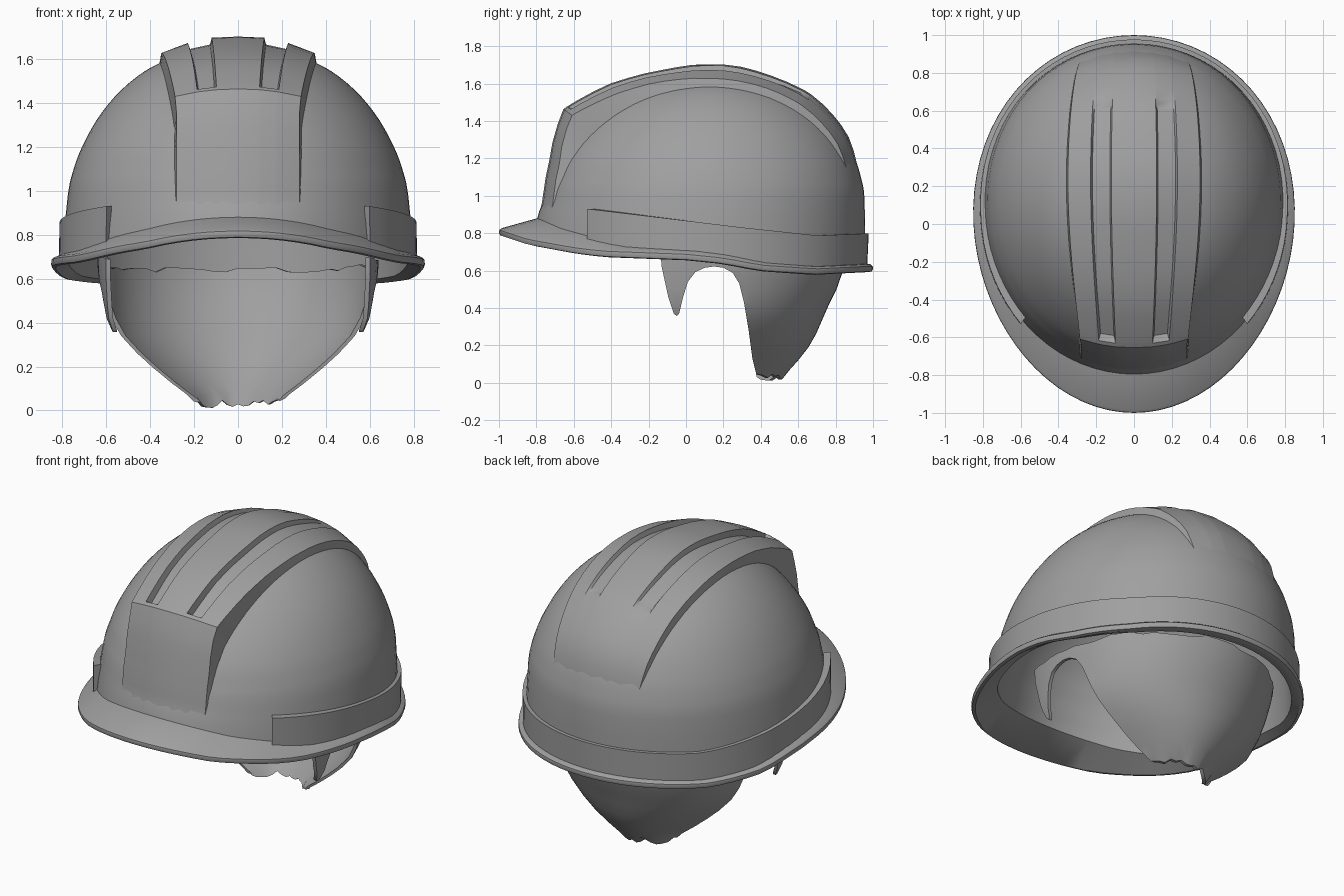
import bpy, bmesh, math, random
from mathutils import Vector
from mathutils.bvhtree import BVHTree

if "Cube" in bpy.data.objects:
    bpy.data.objects.remove(bpy.data.objects["Cube"])

random.seed(4)
grey = bpy.data.materials.new("plain grey")
grey.diffuse_color = (0.35, 0.35, 0.35, 1)
grey.use_nodes = True
grey.node_tree.nodes["Principled BSDF"].inputs["Base Color"].default_value = grey.diffuse_color


def interp(table, v):
    """Piecewise linear lookup."""
    if v <= table[0][0]:
        return table[0][1]
    for (a, p), (b, q) in zip(table, table[1:]):
        if v <= b:
            return p + (q - p) * (v - a) / (b - a)
    return table[-1][1]


def loft(rings, wrap_row=True, wrap_ring=False, caps=False):
    """Vertices and quads joining equal-length rows of points."""
    n, m = len(rings[0]), len(rings)
    verts = [Vector(p) for r in rings for p in r]
    faces = []
    for j in range(m if wrap_ring else m - 1):
        k = (j + 1) % m
        for i in range(n if wrap_row else n - 1):
            h = (i + 1) % n
            faces.append((j * n + i, j * n + h, k * n + h, k * n + i))
    if caps:
        faces += [tuple(range(n)), tuple((m - 1) * n + i for i in range(n))]
    return verts, faces


def add(name, verts, faces):
    me = bpy.data.meshes.new(name)
    me.from_pydata(verts, [], faces)
    bm = bmesh.new()
    bm.from_mesh(me)
    bmesh.ops.remove_doubles(bm, verts=bm.verts, dist=0.0005)
    bmesh.ops.recalc_face_normals(bm, faces=bm.faces)
    bm.to_mesh(me)
    bm.free()
    ob = bpy.data.objects.new(name, me)
    bpy.context.collection.objects.link(ob)
    me.materials.append(grey)
    return ob


def smooth(ob):
    bpy.ops.object.select_all(action='DESELECT')
    ob.select_set(True)
    bpy.context.view_layer.objects.active = ob
    bpy.ops.object.shade_smooth_by_angle(angle=math.radians(32))


# ---- Shell: dome levels (height, half width, front y, back y)
LEVELS = [(0.70, .80, -.795, .955), (0.98, .775, -.76, .955), (1.10, .748, -.72, .935),
          (1.20, .71, -.675, .902), (1.32, .645, -.59, .838), (1.43, .56, -.485, .745),
          (1.52, .46, -.365, .63), (1.58, .36, -.235, .505), (1.63, .23, -.07, .36),
          (1.655, .12, .05, .25), (1.66, .0, .15, .15)]
# Underside height of the brim edge along y
EDGE = [(-1, .785), (-.85, .735), (-.6, .69), (-.45, .672), (0, .655), (.2, .635),
        (.4, .597), (.7, .577), (1, .592)]
RISE = [(-1, .095), (-.8, .085), (-.4, .06), (.2, .05), (1, .045)]
SEG, SUB = 72, 3
ANGLES = [2 * math.pi * i / SEG for i in range(SEG)]


def level(k):
    """Smooth (Catmull-Rom) interpolation of the level table."""
    i = min(int(k), len(LEVELS) - 2)
    t = k - i
    p = [LEVELS[max(0, min(len(LEVELS) - 1, i + d))] for d in (-1, 0, 1, 2)]
    return [0.5 * (2 * b + (c - a) * t + (2 * a - 5 * b + 4 * c - d) * t * t
                   + (3 * b - a - 3 * c + d) * t ** 3) for a, b, c, d in zip(*p)]


def ellipse(a, yf, yb, th, full=0):
    """Oval point, optionally fuller towards the back."""
    s = math.sin(th)
    return (a * math.cos(th) * (1 + full * max(0, s)),
            (yf + yb) / 2 + (yb - yf) / 2 * s)


def brim_point(th, scale, dz):
    s = math.sin(th)
    x = .85 * math.cos(th) * (1 + .06 * s)
    return (x * scale, s * scale, interp(EDGE, s) + dz)


def meet(th):
    return interp(EDGE, math.sin(th)) + interp(RISE, math.sin(th))


def dome_ring(k, inner=False):
    z, a, yf, yb = level(k)
    ring = []
    for th in ANGLES:
        x, y = ellipse(max(a, 0), yf, yb, th, .04 * max(0, 1 - k / 4))
        zz = z
        if k < 1:                       # lowest part follows the curved brim
            zz = meet(th) * (1 - k) + LEVELS[1][0] * k
        if inner:
            x, y, zz = x * .965, .1 + (y - .1) * .965, zz - .032
        ring.append((x, y, zz))
    return ring


ks = [i / SUB for i in range((len(LEVELS) - 1) * SUB + 1)]
rings = [dome_ring(k) for k in reversed(ks)]
for scale, dz in ((.985, .042), (.998, .032), (1, .018), (.994, .004), (.975, 0)):
    rings.append([brim_point(th, scale, dz) for th in ANGLES])
rings += [dome_ring(k, True) for k in ks]
shell = loft(rings)
smooth(add("helmet_shell", *shell))
tree = BVHTree.FromPolygons(*shell)

# ---- Raised crown panel with two long grooves that fade out at the back
HEIGHT = [(0, -.006), (6, .004), (20, .045), (37, .145), (45, .112), (60, .075), (75, .053),
          (90, .043), (130, .04), (150, .024), (165, -.012)]
DEPTH = [(38.3, 0), (38.6, .045), (60, .035), (90, .03), (115, .022), (128, .012), (130, 0)]


def on_dome(x, deg, off):
    d = Vector((0, -math.cos(math.radians(deg)), math.sin(math.radians(deg))))
    o = Vector((x, .12, .88))
    hit = tree.ray_cast(o + d * 2, -d)[0]
    return (hit if hit else o + d * .85) + d * off


rows = [2, 5, 8, 14, 20, 26, 32, 37, 38.3, 38.6] + list(range(42, 127, 6))
rows += [128, 130, 135, 140, 145, 150, 155, 160, 165]
panel = []
for deg in rows:
    s = math.sin(math.pi * min(1, max(0, (deg - 33) / 132)))
    top = interp(HEIGHT, deg)
    low = top - interp(DEPTH, deg)
    gi, go, w = .095 + .025 * s, .18 + .05 * s, .28 + .07 * s
    half = [(gi, top), (gi + .008, low), (go - .01, low), (go, top), (w, top), (w + .012, -.02)]
    cols = [(-x, h) for x, h in reversed(half)] + [(0, top)] + half
    panel.append([on_dome(x, deg, h) for x, h in cols])
smooth(add("crown_panel", *loft(panel, wrap_row=False)))

# ---- Band wrapping the sides and back above the brim
BAND_TOP = [(-.53, .93), (.3, .83), (.7, .787), (1, .80)]
band = []
for i in range(61):
    th = math.radians(-42.5 + 265 * i / 60)
    x, y = ellipse(.815, -.82, .968, th, .04)
    xi, yi = ellipse(.78, -.77, .93, th, .04)
    xt, yt = ellipse(.812, -.82, .977, th, .04)
    top, low = interp(BAND_TOP, y), meet(th) - .025
    band.append([(x, y, low), (xt, yt, top), (xi, yi, top), (xi, yi, low)])
smooth(add("side_band", *loft(band, caps=True)))

# ---- Neck lining: a thin ragged-edged bowl trimmed by a side profile
BOWL = [(.64, .64, .85), (.6, .635, .84), (.5, .62, .805), (.42, .605, .765), (.34, .57, .73),
        (.26, .505, .695), (.19, .435, .655), (.12, .36, .60), (.07, .305, .555),
        (.03, .28, .515)]


def bowl_ring(lv, thick, jitter):
    z, a, yb = lv
    return [(*ellipse(a - thick, -.62 + thick, yb - thick, th, .05), z + j)
            for th, j in zip(ANGLES, jitter)]


flat = [0] * SEG
ragged_top = [random.uniform(-.014, .014) + .05 * (1 - max(0, math.sin(th))) ** 2
              for th in ANGLES]
ragged_low = [random.uniform(-.018, .018) for _ in ANGLES]
jit = [ragged_top] + [flat] * (len(BOWL) - 2) + [ragged_low]
outer = [bowl_ring(lv, 0, j) for lv, j in zip(BOWL, jit)]
inner = [bowl_ring(lv, .02, j) for lv, j in zip(BOWL, jit)]
lining = add("neck_lining", *loft(outer + inner[::-1], wrap_ring=True))

PROFILE = [(-.145, .80), (-.13, .62), (-.095, .46), (-.065, .37), (-.05, .357), (-.037, .37),
           (-.015, .46), (.01, .54), (.05, .592), (.10, .615), (.15, .622), (.20, .615),
           (.25, .588), (.285, .53), (.31, .43), (.335, .28), (.355, .13), (.375, .05),
           (.385, -.06), (.95, -.06), (.95, .80)]
cutter = add("trim_helper", *loft([[(x, y, z) for y, z in PROFILE] for x in (-.9, .9)], caps=True))
cutter.hide_render = True
mod = lining.modifiers.new("trim", 'BOOLEAN')
mod.operation, mod.solver, mod.object = 'INTERSECT', 'EXACT', cutter
bpy.context.view_layer.objects.active = lining
bpy.ops.object.modifier_apply(modifier=mod.name)
bpy.data.objects.remove(cutter)
smooth(lining)
